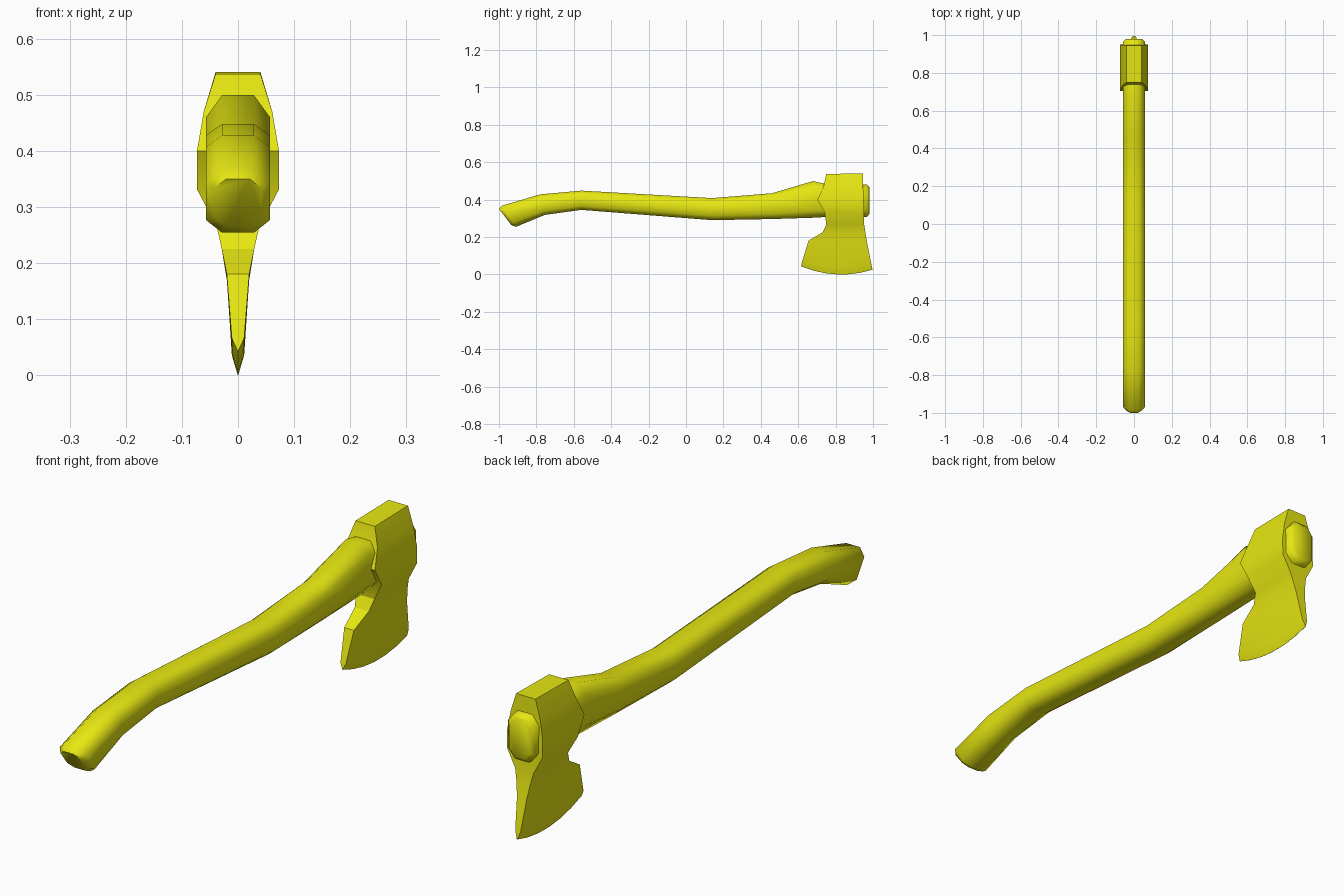
import bpy, bmesh, math

if "Cube" in bpy.data.objects:
    bpy.data.objects.remove(bpy.data.objects["Cube"])

yellow = bpy.data.materials.new("axe_yellow")
yellow.diffuse_color = (0.8, 0.8, 0.006, 1)
yellow.use_nodes = True
yellow.node_tree.nodes["Principled BSDF"].inputs["Base Color"].default_value = yellow.diffuse_color


def loft(name, rings, angle):
    """Skin closed rings of points, cap both ends, shade smooth by angle."""
    bm = bmesh.new()
    rows = [[bm.verts.new(p) for p in ring] for ring in rings]
    for a, b in zip(rows, rows[1:]):
        n = len(a)
        for i in range(n):
            j = (i + 1) % n
            bm.faces.new((a[i], a[j], b[j], b[i]))
    bm.faces.new(rows[0])
    bm.faces.new(rows[-1][::-1])
    bmesh.ops.recalc_face_normals(bm, faces=bm.faces)
    mesh = bpy.data.meshes.new(name)
    bm.to_mesh(mesh)
    bm.free()
    obj = bpy.data.objects.new(name, mesh)
    bpy.context.collection.objects.link(obj)
    mesh.materials.append(yellow)
    bpy.context.view_layer.objects.active = obj
    obj.select_set(True)
    bpy.ops.object.shade_smooth_by_angle(angle=math.radians(angle))
    obj.select_set(False)
    return obj


# Handle: chamfered octagon between a top and a bottom point of each section
def octagon(yt, zt, yb, zb, w=0.057, c=0.2):
    pts = [(-0.5, 0), (0.5, 0), (1, c), (1, 1 - c), (0.5, 1), (-0.5, 1), (-1, 1 - c), (-1, c)]
    return [(x * w, yt + (yb - yt) * t, zt + (zb - zt) * t) for x, t in pts]


handle = [
    (-1.0, 0.350, -0.935, 0.265, 0.042),
    (-0.985, 0.367, -0.91, 0.254),
    (-0.78, 0.428, -0.755, 0.318),
    (-0.56, 0.448, -0.56, 0.345),
    (0.14, 0.408, 0.14, 0.290),
    (0.46, 0.434, 0.46, 0.296),
    (0.68, 0.499, 0.68, 0.303),
    (0.76, 0.480, 0.76, 0.308),
    (0.967, 0.480, 0.967, 0.308),
    (0.980, 0.467, 0.980, 0.322, 0.044),
]
loft("handle", [octagon(*s) for s in handle], 60)


# Head: horizontal slices (y front, y back, z front, z back, half width, sag)
def slice_ring(y0, y1, z0, z1, w, sag=0.0, n=6):
    def side(s):
        return [(s * w, y0 + (y1 - y0) * t, z0 + (z1 - z0) * t - sag * 4 * t * (1 - t))
                for t in (i / n for i in range(n + 1))]
    return side(-1) + side(1)[::-1]


head = [
    (0.750, 0.945, 0.537, 0.540, 0.040),
    (0.735, 0.947, 0.470, 0.470, 0.061),
    (0.703, 0.950, 0.400, 0.400, 0.073),
    (0.742, 0.951, 0.331, 0.331, 0.073),
    (0.750, 0.953, 0.265, 0.265, 0.038),
    (0.730, 0.959, 0.225, 0.225, 0.029),
    (0.655, 0.968, 0.180, 0.170, 0.020),
    (0.620, 0.991, 0.066, 0.055, 0.011, 0.025),
    (0.615, 0.997, 0.043, 0.025, 0.0004, 0.034),
]
loft("axe_head", [slice_ring(*s) for s in head], 30)
